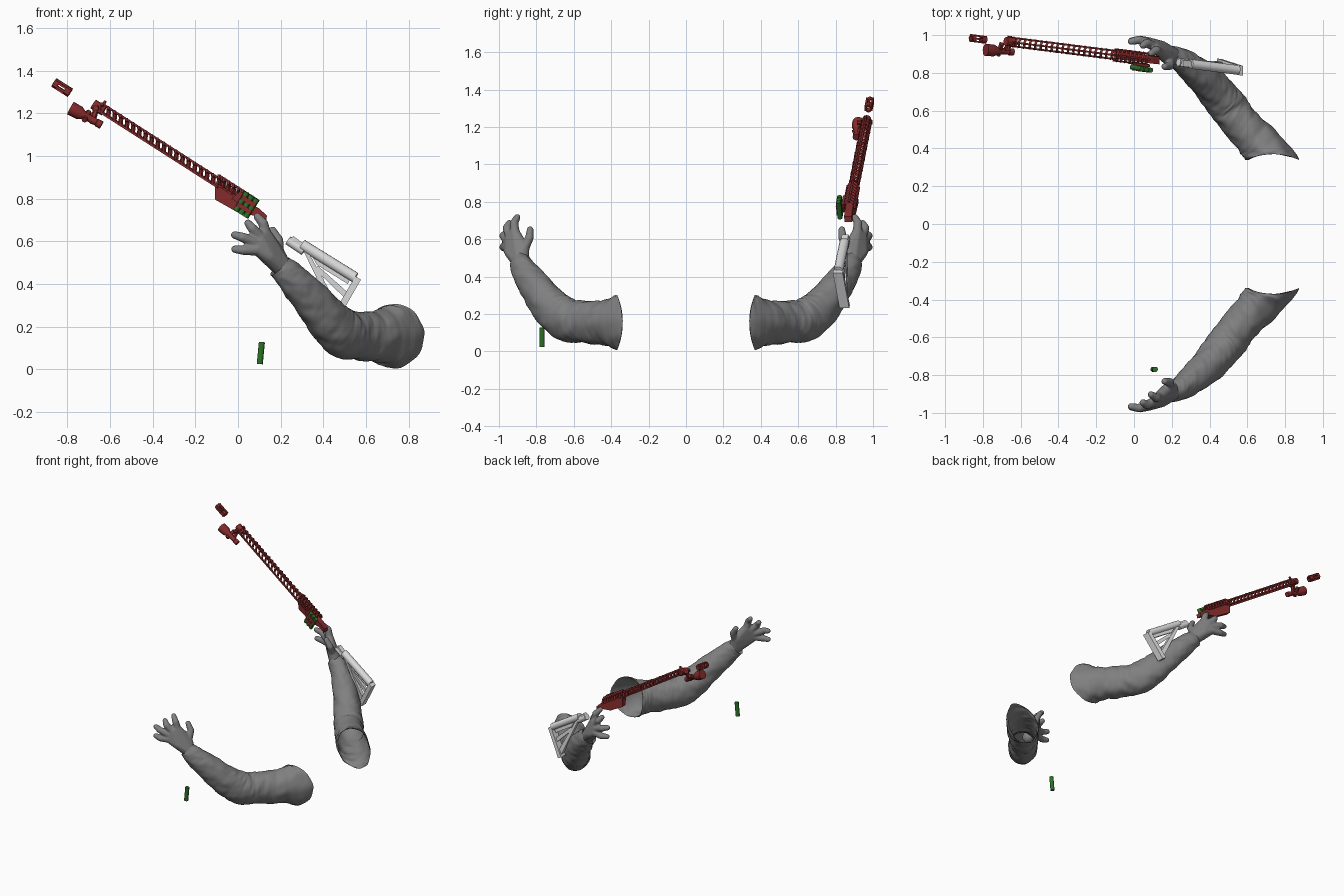
import bpy, bmesh, math
from mathutils import Vector as V, noise

cube = bpy.data.objects.get("Cube")
if cube:
    bpy.data.objects.remove(cube)


def material(name, rgb):
    m = bpy.data.materials.new(name)
    m.use_nodes = True
    m.diffuse_color = (*rgb, 1)
    m.node_tree.nodes["Principled BSDF"].inputs["Base Color"].default_value = (*rgb, 1)
    return m


GREY = material("sleeve_grey", (0.215, 0.215, 0.215))
GLOVE = material("hand_grey", (0.215, 0.215, 0.22))
RED = material("dark_red", (0.24, 0.025, 0.025))
GREEN = material("shell_green", (0.025, 0.17, 0.02))
WHITE = material("stock_white", (0.72, 0.72, 0.72))


def finish(bm, name, mat, smooth=None):
    bmesh.ops.recalc_face_normals(bm, faces=bm.faces)
    me = bpy.data.meshes.new(name)
    bm.to_mesh(me)
    bm.free()
    ob = bpy.data.objects.new(name, me)
    bpy.context.collection.objects.link(ob)
    me.materials.append(mat)
    if smooth:
        bpy.ops.object.select_all(action="DESELECT")
        ob.select_set(True)
        bpy.context.view_layer.objects.active = ob
        bpy.ops.object.shade_smooth_by_angle(angle=math.radians(smooth))
    return ob


def loft(bm, rings, cap=True, loop=False):
    rows = [[bm.verts.new(p) for p in r] for r in rings]
    n = len(rows[0])
    pairs = list(zip(rows, rows[1:])) + ([(rows[-1], rows[0])] if loop else [])
    for a, b in pairs:
        for i in range(n):
            j = (i + 1) % n
            bm.faces.new((a[i], a[j], b[j], b[i]))
    if cap and not loop:
        bm.faces.new(rows[0])
        bm.faces.new(rows[-1])


def ring(c, t, r, sides, wide=1.0, wrinkle=None):
    t = t.normalized()
    side = t.cross(V((0, 0, 1))).normalized()
    up = side.cross(t)
    out = []
    for k in range(sides):
        a = math.tau * (k + 0.5) / sides
        rr = r * (1 + (wrinkle(a) if wrinkle else 0))
        out.append(c + side * math.cos(a) * rr * wide + up * math.sin(a) * rr)
    return out


def rod(bm, a, b, r, sides=12):
    loft(bm, [ring(p, b - a, r, sides) for p in (a, b)])


# ---- Sleeves: wrinkled open tubes, mirrored front to back
path = [(0.735, -0.34, 0.155, 0.15), (0.66, -0.43, 0.155, 0.122), (0.57, -0.53, 0.157, 0.112),
        (0.49, -0.63, 0.17, 0.115), (0.425, -0.715, 0.228, 0.106), (0.34, -0.797, 0.333, 0.092),
        (0.25, -0.866, 0.43, 0.072), (0.195, -0.888, 0.485, 0.058)]


def spline(s):
    i = min(int(s), len(path) - 2)
    f = s - i
    p = [V(path[max(0, min(len(path) - 1, i + k))]) for k in (-1, 0, 1, 2)]
    return p[1] + 0.5 * f * (p[2] - p[0] + f * (2 * p[0] - 5 * p[1] + 4 * p[2] - p[3]
                             + f * (3 * (p[1] - p[2]) + p[3] - p[0])))


bm = bmesh.new()
rings = []
steps = 100
for k in range(steps + 1):
    s = (len(path) - 1) * k / steps
    c = spline(s)
    t = (spline(min(s + 0.05, 7)) - spline(max(s - 0.05, 0))).xyz.normalized()
    t = V((0, -1, 0)).lerp(t, min(1, s / 1.2))

    def fold(a):
        x, y = 1.6 * math.cos(a), 1.6 * math.sin(a)
        return (0.075 * noise.noise(V((x, y, s * 2.2 + math.sin(a))))
                + 0.035 * noise.noise(V((x, y, s * 6 + 2 * math.cos(a)))))

    # The open rim curls back at its top and bottom
    curl = max(0, 1 - s / 0.8) * 1.3
    rings.append([p - V((0, curl * (p.z - 0.155) ** 2, 0))
                  for p in ring(c.xyz, t, c.w, 48, 0.9, fold)])
loft(bm, rings, cap=False)
sleeves = finish(bm, "sleeves", GREY, 60)

# ---- Hands: palm hull and tapered fingers fused into one skin
bm = bmesh.new()


def hull(stations):
    part = bmesh.new()
    for p, r in stations:
        made = bmesh.ops.create_icosphere(part, subdivisions=2, radius=r)["verts"]
        bmesh.ops.translate(part, verts=made, vec=V(p))
    res = bmesh.ops.convex_hull(part, input=part.verts[:])
    junk = {v for v in res["geom_interior"] if isinstance(v, bmesh.types.BMVert)}
    bmesh.ops.delete(part, geom=list(junk), context="VERTS")
    me = bpy.data.meshes.new("part")
    part.to_mesh(me)
    part.free()
    bm.from_mesh(me)
    bpy.data.meshes.remove(me)


fingers = [((0.13, -0.915, 0.635), (0.118, -0.92, 0.685), (0.09, -0.903, 0.717)),
           ((0.108, -0.94, 0.615), (0.068, -0.958, 0.66), (0.047, -0.945, 0.685)),
           ((0.09, -0.953, 0.59), (0.025, -0.975, 0.618), (-0.016, -0.966, 0.63)),
           ((0.09, -0.96, 0.56), (0.03, -0.975, 0.558), (-0.014, -0.97, 0.563)),
           ((0.19, -0.865, 0.55), (0.19, -0.838, 0.605), (0.162, -0.833, 0.652))]
wrist = V((0.205, -0.885, 0.48))
hull([(wrist, 0.047), (fingers[0][0], 0.028), (fingers[3][0], 0.026), (fingers[1][0], 0.029),
      ((0.185, -0.87, 0.55), 0.033), ((0.145, -0.938, 0.53), 0.034)])
for a, b, c in fingers:
    hull([(a, 0.027), (b, 0.0235)])
    hull([(b, 0.0235), (c, 0.0185)])
hull([(wrist, 0.047), (wrist + V((0.03, 0.01, -0.03)), 0.045)])
hands = finish(bm, "hands", GLOVE)
rem = hands.modifiers.new("fuse", "REMESH")
rem.mode = "VOXEL"
rem.voxel_size = 0.006
rem.use_smooth_shade = True
soft = hands.modifiers.new("soften", "SMOOTH")
soft.iterations = 3
for ob in (sleeves, hands):
    mir = ob.modifiers.new("other_arm", "MIRROR")
    mir.use_axis = (False, True, False)
    mir.use_mirror_merge = False

# ---- Long gun frame: along the barrel, upward with a slight roll, and sideways
ROLL = 0.1
D = V((-0.838, 0.106, 0.536)).normalized()
U = V((0.536, -ROLL, 0.838))
U = (U - D * U.dot(D)).normalized()
S = U.cross(D)
S = S if S.y < 0 else -S
P0 = V((-0.09, 0.893, 0.872))


def gun(t, u=0, s=0):
    return P0 + D * t + U * u + S * s


def on_gun(x, z, off=0):
    drop = (x + 0.09) * 0.536 + (z - 0.872) * 0.838
    return V((x, 0.893 - 0.126 * (x + 0.09) - ROLL * drop + off, z))


def plate(bm, outline, thick, off=0):
    loft(bm, [[on_gun(x, z, off + k * thick / 2) for x, z in outline] for k in (-1, 1)])


def vented_cover(bm, start, end, top, base, half, count):
    """Three rails joined by swept chevron slats."""
    rod(bm, gun(start, top), gun(end, top), 0.007, 4)
    for side in (-1, 1):
        rod(bm, gun(start, base, side * half), gun(end, base, side * half), 0.007, 4)
        for k in range(count):
            t = start + (end - start - 0.02) * k / (count - 1)
            mid = gun(t + 0.012, top * 0.55, side * half * 0.85)
            rod(bm, gun(t + 0.024, top), mid, 0.0085, 4)
            rod(bm, mid, gun(t, base, side * half), 0.0085, 4)


# Barrel shield
bm = bmesh.new()
vented_cover(bm, -0.01, 0.665, 0.02, -0.016, 0.022, 20)
finish(bm, "barrel_shield", RED)

# Receiver body with a vented cover on top and a pointed tail
bm = bmesh.new()
plate(bm, [(-0.108, 0.868), (-0.095, 0.872), (0.075, 0.768), (0.098, 0.755), (0.136, 0.721),
           (0.131, 0.693), (0.08, 0.72), (0.0, 0.735), (-0.108, 0.796)], 0.04)
vented_cover(bm, -0.19, 0.015, 0.032, -0.006, 0.03, 8)
finish(bm, "receiver", RED)

# Side shell holder: backing plate and two straps over three shells
bm = bmesh.new()
plate(bm, [(-0.03, 0.80), (0.05, 0.745), (0.085, 0.785), (0.01, 0.835)], 0.014, -0.032)
hold = on_gun(0.04, 0.772, -0.056)
for h in (-0.019, 0.019):
    mid = hold + U * h + S * 0.004
    rod(bm, mid - D * 0.038, mid + D * 0.038, 0.0155, 4)
finish(bm, "shell_holder", RED)
bm = bmesh.new()
for k in (-1, 0, 1):
    c = hold + D * k * 0.028
    rod(bm, c - U * 0.052, c + U * 0.05, 0.0135)
finish(bm, "held_shells", GREEN, 40)

# Loose shell
bm = bmesh.new()
rod(bm, V((0.102, -0.77, 0.025)), V((0.112, -0.77, 0.128)), 0.0145, 16)
finish(bm, "loose_shell", GREEN, 40)

# Front sight and clamp
bm = bmesh.new()
rod(bm, gun(0.64, -0.004), gun(0.7, -0.004), 0.024, 10)
rod(bm, gun(0.655, 0.01), gun(0.66, 0.04), 0.008, 4)
rod(bm, gun(0.675, -0.01, -0.03), gun(0.675, -0.01, 0.05), 0.014, 8)
finish(bm, "front_sight", RED, 40)

# Side lamp with flared head
bm = bmesh.new()
back, front = V((-0.64, 0.91, 1.145)), V((-0.785, 0.922, 1.225))
shape = ((0, 0.019), (0.15, 0.019), (0.17, 0.016), (0.55, 0.018), (0.72, 0.032), (1, 0.033))
loft(bm, [ring(back.lerp(front, f), front - back, r, 14) for f, r in shape])
rod(bm, V((-0.685, 0.915, 1.155)), V((-0.665, 0.95, 1.22)), 0.014, 6)
rod(bm, V((-0.72, 0.895, 1.17)), V((-0.70, 0.955, 1.205)), 0.015, 6)
finish(bm, "lamp", RED, 40)

# Hollow muzzle brake: two collars joined by bars
bm = bmesh.new()
a, b = V((-0.787, 0.975, 1.297)), V((-0.863, 0.985, 1.345))
for f, g in ((0, 0.3), (0.75, 1)):
    p, q = a.lerp(b, f), a.lerp(b, g)
    loft(bm, [ring(c, b - a, r, 14) for c, r in ((p, 0.021), (q, 0.021), (q, 0.014), (p, 0.014))],
         loop=True)
for p, q in zip(ring(a, b - a, 0.018, 6), ring(b, b - a, 0.018, 6)):
    rod(bm, p, q, 0.007, 4)
finish(bm, "muzzle_brake", RED, 40)

# Skeleton shoulder stock: tube, web, lower strut and tall butt pad
bm = bmesh.new()
rod(bm, on_gun(0.235, 0.605), on_gun(0.31, 0.555), 0.022, 12)
rod(bm, on_gun(0.30, 0.585), on_gun(0.55, 0.43), 0.026, 12)
plate(bm, [(0.235, 0.61), (0.26, 0.625), (0.32, 0.58), (0.30, 0.55)], 0.035)
plate(bm, [(0.30, 0.57), (0.33, 0.55), (0.475, 0.285), (0.45, 0.26)], 0.03)
plate(bm, [(0.33, 0.56), (0.53, 0.43), (0.515, 0.40), (0.37, 0.49)], 0.022)
plate(bm, [(0.36, 0.47), (0.375, 0.485), (0.515, 0.36), (0.50, 0.335)], 0.022)
plate(bm, [(0.55, 0.437), (0.576, 0.42), (0.468, 0.232), (0.44, 0.247)], 0.052)
finish(bm, "stock", WHITE, 40)
